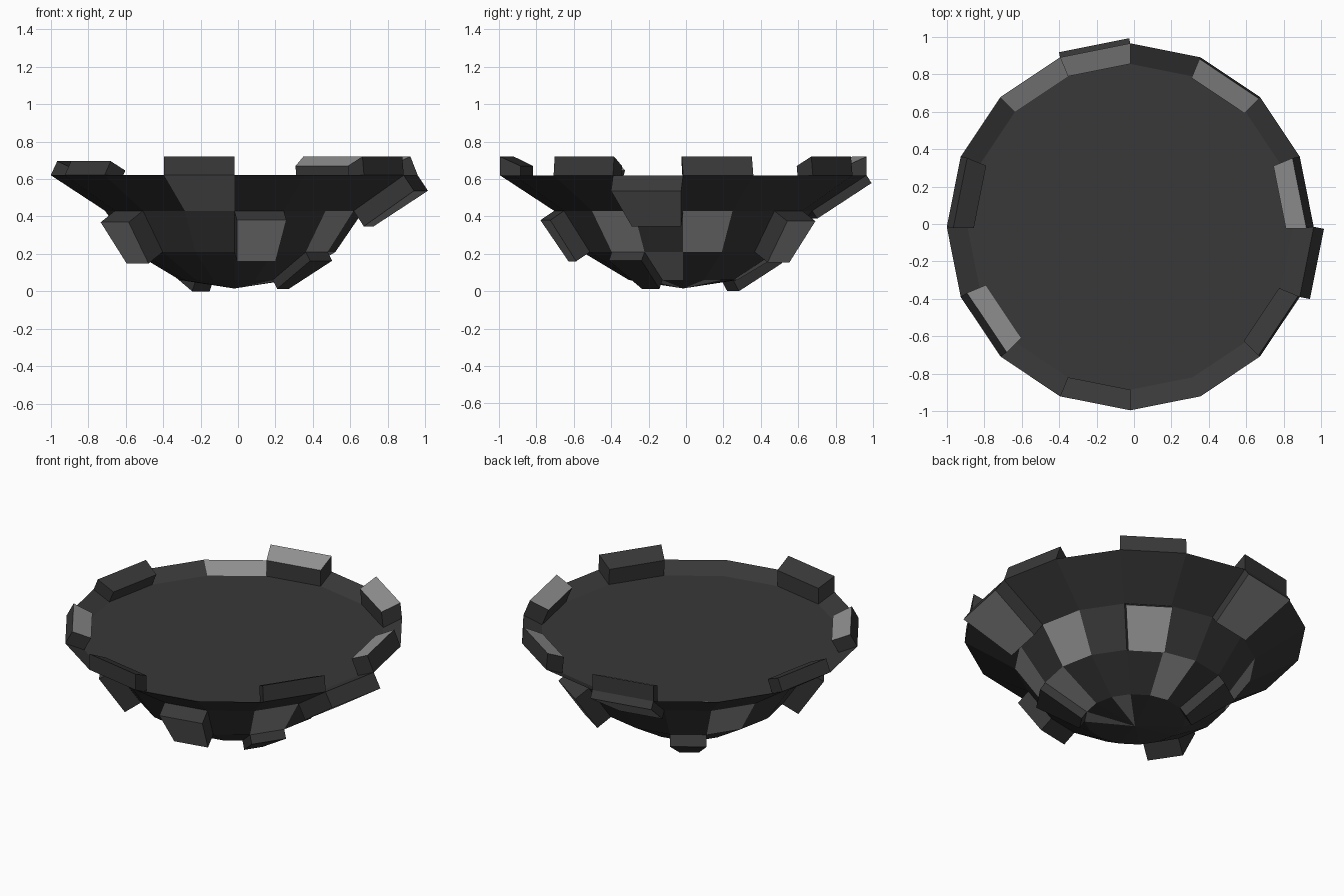
import bpy, bmesh, math
from mathutils import Vector

if "Cube" in bpy.data.objects:
    bpy.data.objects.remove(bpy.data.objects["Cube"])

N = 16
CX, CY = -0.02, -0.015
# (radius, height) from the inner lid edge, over the rim, down the bowl
RINGS = [(0.87, 0.57), (0.98, 0.62), (0.69, 0.43), (0.54, 0.21), (0.29, 0.06)]
RIM, UPPER, MIDDLE, LOWER, BOTTOM = range(5)


def material(name, v):
    m = bpy.data.materials.new(name)
    m.diffuse_color = (v, v, v, 1)
    m.use_nodes = True
    m.node_tree.nodes["Principled BSDF"].inputs["Base Color"].default_value = m.diffuse_color
    return m


mesh = bpy.data.meshes.new("panelled_bowl")
bowl = bpy.data.objects.new("panelled_bowl", mesh)
bpy.context.collection.objects.link(bowl)
mesh.materials.append(material("dark_grey", 0.04))
mesh.materials.append(material("light_grey", 0.28))

bm = bmesh.new()


def direction(a):
    return Vector((math.cos(a), math.sin(a), 0))


# Bowl shell: rings, flat lid and bottom fan
rings = [[bm.verts.new(Vector((CX, CY, z)) + r * direction(math.tau * i / N))
          for i in range(N)] for r, z in RINGS]
tip = bm.verts.new((CX, CY, 0.015))
bm.faces.new(rings[0])
cell = {}
for band in range(4):
    a, b = rings[band], rings[band + 1]
    for s in range(N):
        t = (s + 1) % N
        cell[band, s] = bm.faces.new((a[s], b[s], b[t], a[t]))
for s in range(N):
    cell[BOTTOM, s] = bm.faces.new((rings[-1][s], tip, rings[-1][(s + 1) % N]))
bmesh.ops.recalc_face_normals(bm, faces=bm.faces[:])

# Light panels
LIGHT = {RIM: (0, 2, 4, 5, 9), UPPER: (4, 11, 15), MIDDLE: (0, 2, 6, 9, 12, 14),
         LOWER: (3, 15), BOTTOM: (1, 14)}


def push_out(band, s, offset):
    face = cell[band, s]
    new = bmesh.ops.extrude_discrete_faces(bm, faces=[face])["faces"][0]
    bmesh.ops.translate(bm, verts=new.verts[:], vec=offset)
    cell[band, s] = new


# Raised blocks on the rim: sector -> (rise, inward lean)
for s, (up, lean) in {0: (0.1, 0.04), 2: (0.1, 0.01), 4: (0.1, 0), 7: (0.075, 0.035),
                      9: (0.075, 0.04), 11: (0.1, 0), 14: (0.1, 0.01)}.items():
    push_out(RIM, s, Vector((0, 0, up)) - lean * direction(math.tau * (s + 0.5) / N))

# Raised panels on the outside, pushed along their normals
for band, s, d in [(UPPER, 4, 0.05), (UPPER, 15, 0.1), (MIDDLE, 2, 0.1),
                   (MIDDLE, 9, 0.11), (MIDDLE, 12, 0.09), (LOWER, 5, 0.07),
                   (LOWER, 14, 0.055)]:
    cell[band, s].normal_update()
    push_out(band, s, cell[band, s].normal * d)

for band, sectors in LIGHT.items():
    for s in sectors:
        cell[band, s].material_index = 1

bm.normal_update()
bm.to_mesh(mesh)
bm.free()
